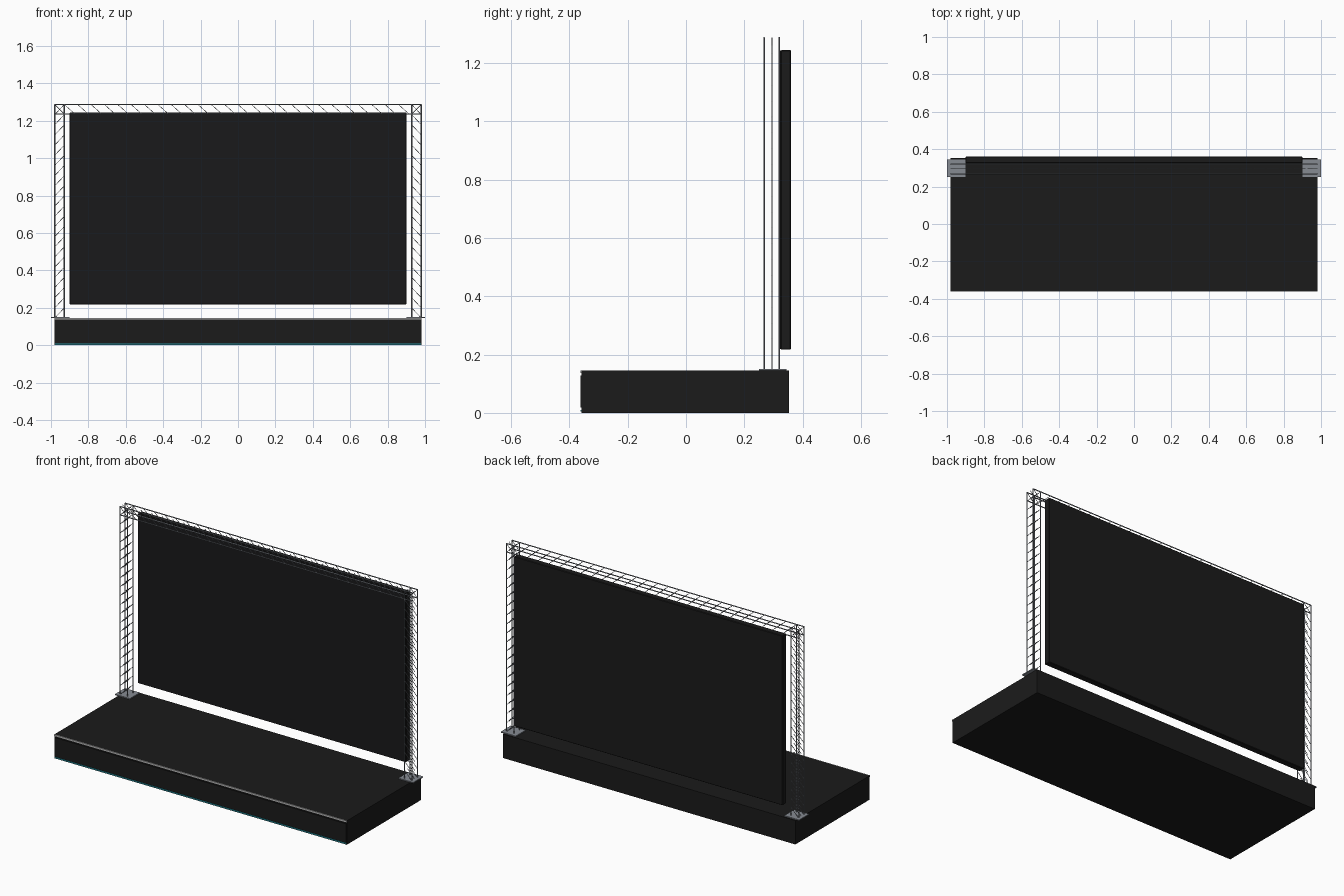
import bpy
from mathutils import Vector

default = bpy.data.objects.get("Cube")
if default:
    bpy.data.objects.remove(default, do_unlink=True)


def material(name, rgb, rough=0.6):
    m = bpy.data.materials.new(name)
    m.use_nodes = True
    m.diffuse_color = (*rgb, 1)
    node = m.node_tree.nodes["Principled BSDF"]
    node.inputs["Base Color"].default_value = (*rgb, 1)
    node.inputs["Roughness"].default_value = rough
    return m


BLACK = material("stage black", (0.011, 0.011, 0.011))
SCREEN = material("screen black", (0.01, 0.01, 0.011))
STEEL = material("truss grey", (0.24, 0.26, 0.29))
TRIM = material("light trim", (0.5, 0.5, 0.5))
TEAL = material("teal strip", (0.02, 0.32, 0.4))


def box(name, low, high, mat, bevel=0):
    """Box between two opposite corners."""
    low, high = Vector(low), Vector(high)
    bpy.ops.mesh.primitive_cube_add(size=1, location=(low + high) / 2)
    ob = bpy.context.object
    ob.name = name
    ob.scale = high - low
    bpy.ops.object.transform_apply(location=False, rotation=False, scale=True)
    ob.data.materials.append(mat)
    if bevel:
        mod = ob.modifiers.new("soft edge", "BEVEL")
        mod.width = bevel
        mod.segments = 1


def rods(name, segments, radius):
    """Set of straight round bars, one curve spline for each bar."""
    cu = bpy.data.curves.new(name, "CURVE")
    cu.dimensions = "3D"
    cu.bevel_depth = radius
    cu.bevel_resolution = 1
    cu.use_fill_caps = True
    for a, b in segments:
        sp = cu.splines.new("POLY")
        sp.points.add(1)
        sp.points[0].co = (*a, 1)
        sp.points[1].co = (*b, 1)
    cu.materials.append(STEEL)
    ob = bpy.data.objects.new(name, cu)
    bpy.context.collection.objects.link(ob)


# Stage deck with front trims
DECK = 0.145
box("stage_deck", (-0.98, -0.358, 0), (0.98, 0.353, DECK), BLACK)
box("front_fascia", (-0.978, -0.362, 0.018), (0.978, -0.358, 0.128), BLACK)
box("front_edge_trim", (-0.98, -0.362, 0.137), (0.98, -0.357, DECK + 0.001), TRIM)
box("front_light_strip", (-0.978, -0.362, 0.004), (0.978, -0.358, 0.01), TEAL)

# Screen: housing and display face
box("screen_housing", (-0.9, 0.325, 0.217), (0.9, 0.36, 1.245), BLACK, 0.003)
box("screen_face", (-0.897, 0.322, 0.219), (0.897, 0.326, 1.243), SCREEN)

# Truss layout
INNER, OUTER = 0.929, 0.98
FRONT, MIDDLE, BACK = 0.268, 0.295, 0.32
LOW, HIGH = 1.236, 1.287
CHORD, LACE = 0.003, 0.0016
PLANES = (FRONT, MIDDLE, BACK)

# Columns with base plates, mirrored left and right
BAYS = 21
step = (HIGH - DECK) / BAYS
for side, label in ((-1, "right"), (1, "left")):
    box(label + "_base_plate", (side * 0.95 - 0.05, 0.25, DECK),
        (side * 0.95 + 0.05, 0.345, DECK + 0.006), STEEL)
    chords = [((side * x, y, DECK), (side * x, y, HIGH))
              for x in (INNER, OUTER) for y in (FRONT, BACK)]
    rods(label + "_column_chords", chords, CHORD)
    lacing = [((side * OUTER, y, DECK + i * step),
               (side * INNER, y, DECK + (i + 1) * step))
              for y in PLANES for i in range(BAYS)]
    # Crossed bracing in the corner
    lacing += [((side * INNER, y, LOW), (side * OUTER, y, HIGH)) for y in PLANES]
    rods(label + "_column_lacing", lacing, LACE)

# Top beam
rods("beam_chords", [((-OUTER, y, z), (OUTER, y, z))
                     for y in (FRONT, BACK) for z in (LOW, HIGH)], CHORD)
BEAM_BAYS = 26
width = 2 * INNER / BEAM_BAYS
rods("beam_lacing", [((-INNER + i * width, y, HIGH),
                      (-INNER + (i + 0.8) * width, y, LOW))
                     for y in PLANES for i in range(BEAM_BAYS)], LACE)
